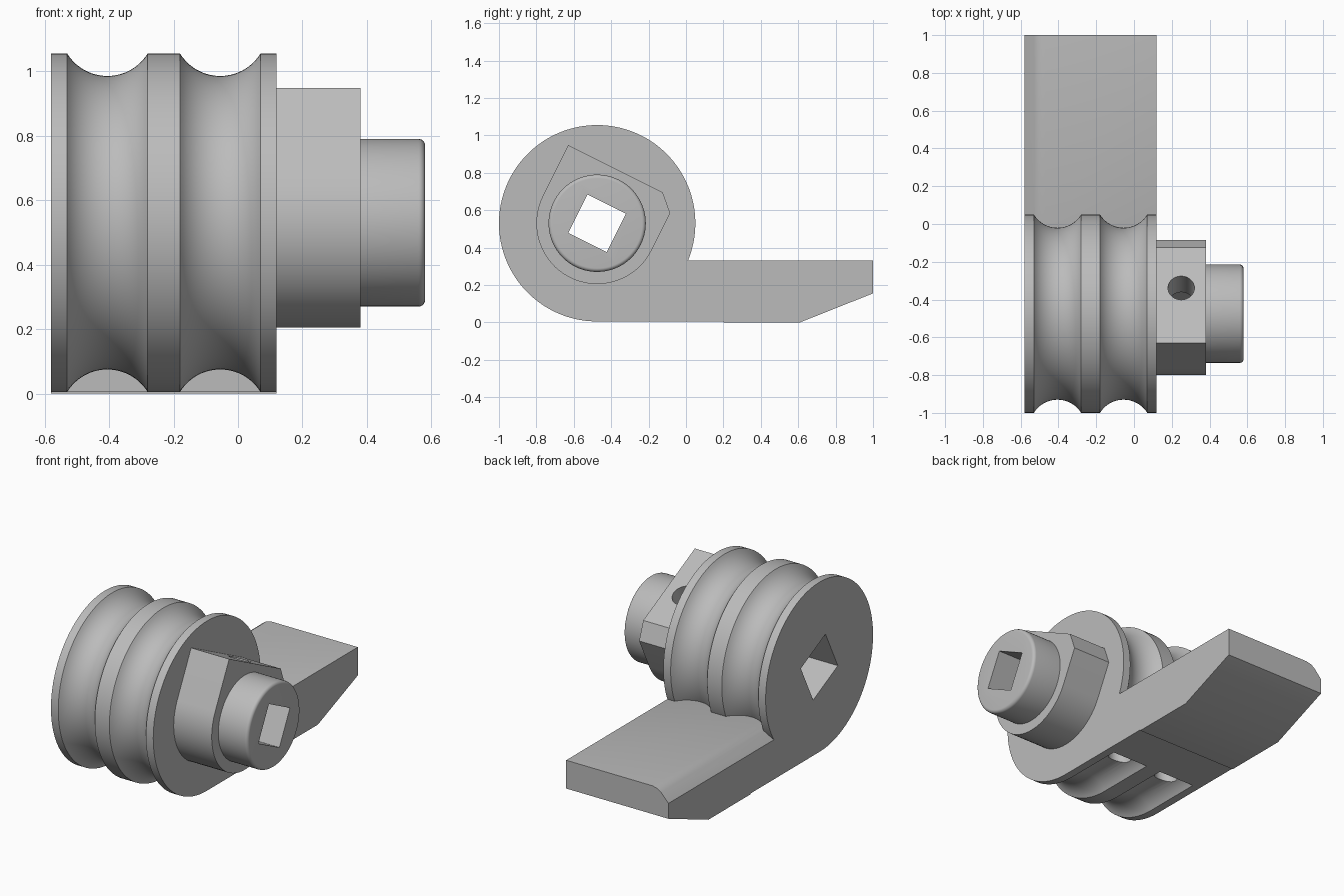
import bpy, bmesh, math
from mathutils import Matrix, Vector

if "Cube" in bpy.data.objects:
    bpy.data.objects.remove(bpy.data.objects["Cube"], do_unlink=True)

grey = bpy.data.materials.new("plain grey")
grey.use_nodes = True
grey.diffuse_color = (0.5, 0.5, 0.5, 1)
grey.node_tree.nodes["Principled BSDF"].inputs["Base Color"].default_value = (0.5, 0.5, 0.5, 1)

CY, CZ = -0.475, 0.53            # shaft axis
TILT = math.atan(0.5)            # tilt of the collar and bore
LEFT, RIGHT, COLLAR, END = -0.58, 0.12, 0.38, 0.58
RIM, GROOVE_R, GROOVE_DEPTH = 0.525, 0.1466, 0.07
GROOVES = (-0.405, -0.055)


def add(name, bm):
    bmesh.ops.recalc_face_normals(bm, faces=bm.faces)
    mesh = bpy.data.meshes.new(name)
    bm.to_mesh(mesh)
    bm.free()
    mesh.materials.append(grey)
    ob = bpy.data.objects.new(name, mesh)
    bpy.context.collection.objects.link(ob)
    return ob


def prism(name, points, depth):
    """Extrude a closed outline of 3D points by a vector."""
    bm = bmesh.new()
    face = bm.faces.new([bm.verts.new(p) for p in points])
    out = bmesh.ops.extrude_face_region(bm, geom=[face])
    moved = [v for v in out["geom"] if isinstance(v, bmesh.types.BMVert)]
    bmesh.ops.translate(bm, verts=moved, vec=depth)
    return add(name, bm)


def lathe(name, profile, steps=128):
    """Spin (x, radius) points round the shaft axis."""
    bm = bmesh.new()
    rings = []
    for i in range(steps):
        a = math.tau * i / steps
        rings.append([bm.verts.new((x, CY + r * math.cos(a), CZ + r * math.sin(a)))
                      for x, r in profile])
    for i in range(steps):
        a, b = rings[i - 1], rings[i]
        for j in range(len(profile) - 1):
            bm.faces.new((a[j], a[j + 1], b[j + 1], b[j]))
    bm.faces.new([r[0] for r in rings])
    bm.faces.new([r[-1] for r in rings])
    return add(name, bm)


def cylinder(name, start, end, radius):
    start, end = Vector(start), Vector(end)
    bm = bmesh.new()
    turn = (end - start).to_track_quat("Z", "Y").to_matrix().to_4x4()
    bmesh.ops.create_cone(bm, cap_ends=True, segments=48, radius1=radius, radius2=radius,
                          depth=(end - start).length,
                          matrix=Matrix.Translation((start + end) / 2) @ turn)
    return add(name, bm)


def cut(ob, cutter):
    mod = ob.modifiers.new("cut", "BOOLEAN")
    mod.operation, mod.solver, mod.object = "DIFFERENCE", "EXACT", cutter
    bpy.context.view_layer.objects.active = ob
    bpy.ops.object.modifier_apply(modifier=mod.name)
    bpy.data.objects.remove(cutter, do_unlink=True)


def tilted(x, u, v):
    c, s = math.cos(TILT), math.sin(TILT)
    return (x, CY + u * c + v * s, CZ - u * s + v * c)


def bore(half):
    corners = ((-half, -half), (half, -half), (half, half), (-half, half))
    return prism("bore_cutter", [tilted(-1, u, v) for u, v in corners], (2, 0, 0))


# Grooved wheel
profile = [(LEFT, RIM)]
centre_r = RIM - GROOVE_DEPTH + GROOVE_R
half_angle = math.acos((centre_r - RIM) / GROOVE_R)
for gx in GROOVES:
    for i in range(21):
        a = half_angle * (i / 10 - 1)
        profile.append((gx + GROOVE_R * math.sin(a), centre_r - GROOVE_R * math.cos(a)))
profile.append((RIGHT, RIM))
wheel = lathe("grooved_wheel", profile)
cut(wheel, bore(0.135))

# Flat-sided collar with a radial screw hole
outline = [(-0.325, 0.305), (0.239, 0.305), (0.325, 0.223)]
outline += [(0.325 * math.cos(math.pi * i / 32), -0.325 * math.sin(math.pi * i / 32))
            for i in range(33)]
collar = prism("collar", [tilted(RIGHT, u, v) for u, v in outline], (COLLAR - RIGHT, 0, 0))
cut(collar, bore(0.115))
cut(collar, cylinder("screw_cutter", tilted(0.25, 0, 0.02), tilted(0.25, 0, 0.5), 0.07))

# Round end boss with a softened rim
soft = [(END - 0.02 + 0.02 * math.sin(a), 0.24 + 0.02 * math.cos(a))
        for a in (math.pi / 2 * i / 6 for i in range(7))]
boss = lathe("end_boss", [(COLLAR, 0.26)] + soft, 96)
cut(boss, bore(0.115))

# Foot plate running back from under the wheel
side = [(CY, 0.005), (0.2, 0.005), (0.2, 0), (0.61, 0), (1, 0.155), (1, 0.33),
        (-0.15, 0.33), (CY, 0.2)]
plate = prism("foot_plate", [(LEFT, y, z) for y, z in side], (RIGHT - LEFT, 0, 0))
edge = [(-0.6, 0.4), (-0.47, 0.4), (-0.47, 0.33), (-0.505, 0.322), (-0.53, 0.305),
        (LEFT, 0.25), (-0.6, 0.228)]
cut(plate, prism("edge_cutter", [(x, -0.3, z) for x, z in edge], (0, 1.5, 0)))

# Slots and holes under the plate, in line with the grooves
for gx in GROOVES:
    z = 0.005 + GROOVE_DEPTH - GROOVE_R
    cut(plate, cylinder("slot_cutter", (gx, CY - 0.05, z), (gx, -0.1, z), GROOVE_R))
    cut(plate, cylinder("hole_cutter", (gx, -0.19, -0.1), (gx, -0.19, 0.25), 0.07))

# Smooth curved surfaces, crisp edges
for ob in (wheel, collar, boss, plate):
    bpy.ops.object.select_all(action="DESELECT")
    ob.select_set(True)
    bpy.context.view_layer.objects.active = ob
    bpy.ops.object.shade_smooth_by_angle(angle=math.radians(28))
